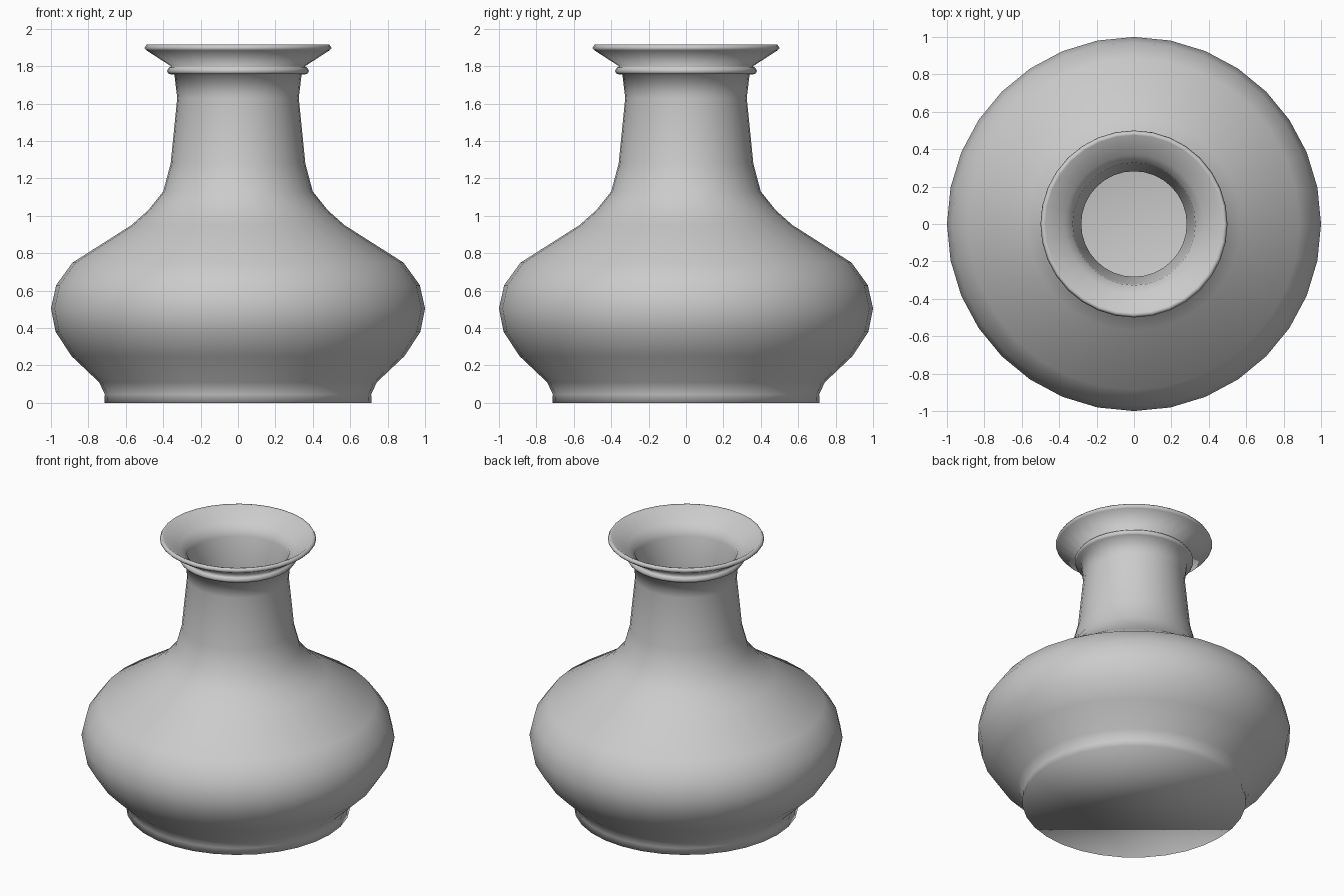
import bpy
import bmesh
from math import tau
from mathutils import Vector

cube = bpy.data.objects.get("Cube")
if cube:
    bpy.data.objects.remove(cube)

SEGMENTS = 32

# Glazed clay colour
clay = bpy.data.materials.new("light grey clay")
clay.use_nodes = True
grey = (0.6, 0.6, 0.6, 1)
clay.diffuse_color = grey
clay.node_tree.nodes["Principled BSDF"].inputs["Base Color"].default_value = grey

# Profiles as (radius, height)
foot = [(0.715, 0), (0.712, 0.045), (0.742, 0.11)]
belly = [(0.89, 0.25), (0.975, 0.38), (1, 0.505), (0.972, 0.63), (0.885, 0.75)]
shoulder = [(0.57, 0.95), (0.48, 1.03), (0.4, 1.13)]
neck = [(0.36, 1.28), (0.325, 1.63), (0.34, 1.755)]
collar = [(0.37, 1.758), (0.38, 1.775), (0.37, 1.792), (0.358, 1.8)]
rim = [(0.49, 1.885), (0.5, 1.897), (0.49, 1.915), (0.475, 1.912)]
mouth = [(0.37, 1.835), (0.328, 1.8), (0.322, 1.765), (0.282, 1.63)]
lining = [(0.31, 1.28), (0.36, 1.11), (0.54, 0.91), (0.83, 0.72), (0.95, 0.505),
          (0.84, 0.27), (0.69, 0.12), (0.6, 0.06)]


def lathe(name, profile):
    """Spin a profile about z and close both ends with a flat disc."""
    bm = bmesh.new()
    line = [bm.verts.new((r, 0, z)) for r, z in profile]
    edges = [bm.edges.new(pair) for pair in zip(line, line[1:])]
    bmesh.ops.spin(bm, geom=line + edges, cent=Vector(), axis=Vector((0, 0, 1)),
                   angle=tau, steps=SEGMENTS, use_merge=False, use_duplicate=False)
    bmesh.ops.remove_doubles(bm, verts=bm.verts[:], dist=0.0005)
    rims = [e for e in bm.edges if e.is_boundary]
    bmesh.ops.holes_fill(bm, edges=rims, sides=0)
    bmesh.ops.recalc_face_normals(bm, faces=bm.faces[:])
    for face in bm.faces:
        face.smooth = True
    mesh = bpy.data.meshes.new(name)
    bm.to_mesh(mesh)
    bm.free()
    mesh.materials.append(clay)
    obj = bpy.data.objects.new(name, mesh)
    bpy.context.collection.objects.link(obj)
    return obj


# Hollow vase: up the outside, over the rim, down the inside to the floor
lathe("vase", foot + belly + shoulder + neck + collar + rim + mouth + lining)
